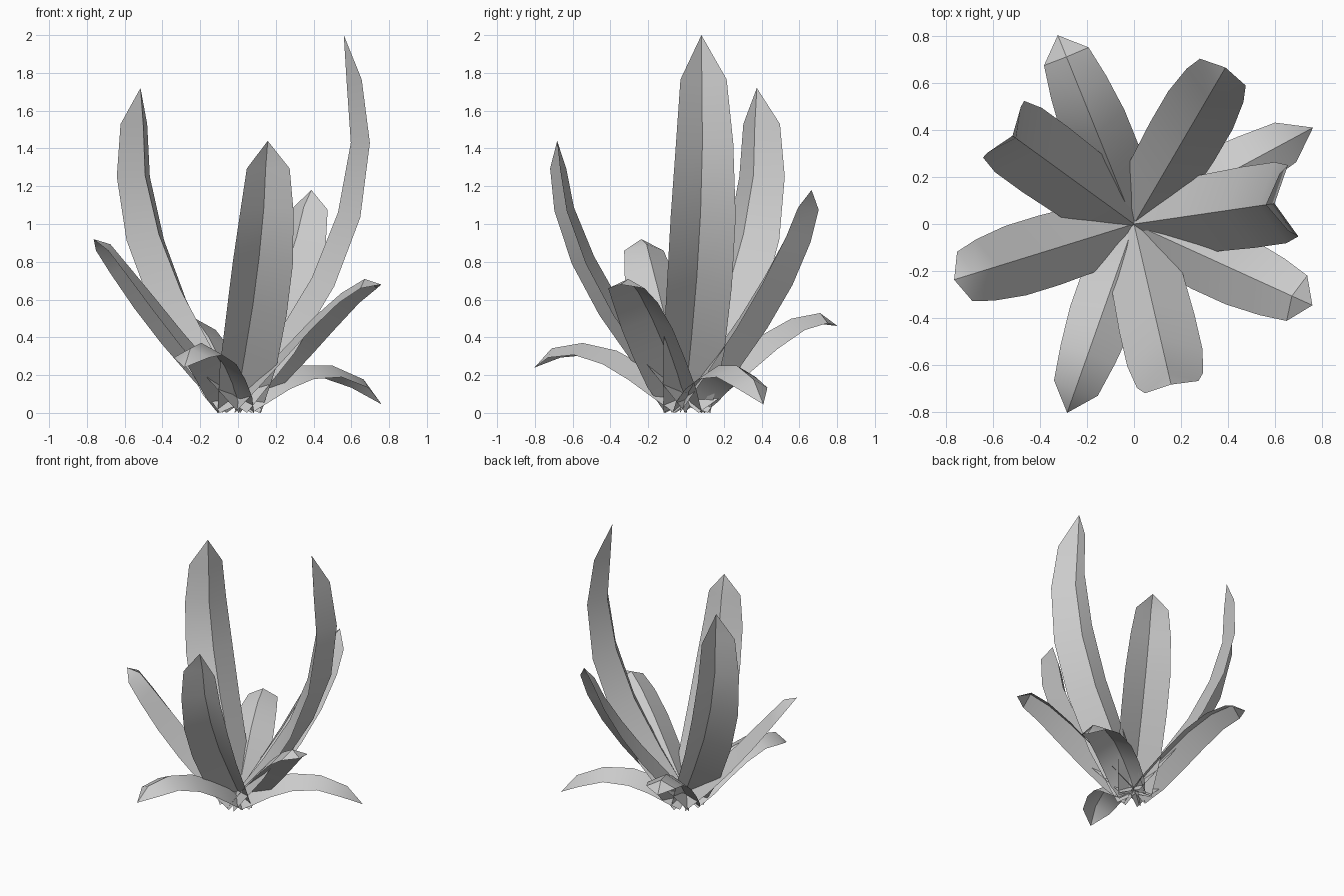
import bpy, bmesh, math
from mathutils import Vector

if "Cube" in bpy.data.objects:
    bpy.data.objects.remove(bpy.data.objects["Cube"])

STATIONS = [0, 0.15, 0.32, 0.5, 0.7, 0.875, 1]       # along the leaf
WIDTHS = [0.72, 0.94, 1.0, 1.0, 0.88, 0.71, 0]       # share of half width
FOLDS = [0.7, 0.66, 0.6, 0.56, 0.52, 0.52, 0]        # midrib height / half width
TIPS = [(0.566, 2.0), (0.638, 1.72), (0.70, 1.44), (0.77, 1.18), (0.80, 0.92),
        (0.833, 0.68), (0.865, 0.46), (0.851, 0.24), (0.864, 0.045)]
BENDS = [1.07, 0.97, 0.87, 0.78, 0.69, 0.61, 0.53, 0.47, 0.42]
SAGS = [0.0, 0.0, 0.02, 0.03, 0.08, 0.12, 0.16, 0.14, 0.16]     # lower start of the curve
TURNS = [0.3, -1.5, 0, -0.8, -0.8, 0, -1, 0, 0.3]    # small departures from the spiral
BASE = Vector((0.03, 0.0))


def leaf(index, tip, bend, sag, turn):
    angle = math.radians(8 + 137.5 * index + turn)   # golden-angle spiral
    out = Vector((math.cos(angle), math.sin(angle), 0))
    side = Vector((-math.sin(angle), math.cos(angle), 0))
    up = Vector((0, 0, 1))
    half = 0.174 - 0.005 * index
    tip, ctrl = Vector(tip), Vector((0.96 - 0.08 * index, bend))
    c1 = BASE.lerp(ctrl, 2 / 3) - Vector((0, sag))
    c2 = tip.lerp(ctrl, 2 / 3) + Vector((0, sag * 0.3))

    bm = bmesh.new()
    rows = []
    for t, w, fold in zip(STATIONS, WIDTHS, FOLDS):
        s = 1 - t
        p = BASE * s ** 3 + c1 * (3 * s * s * t) + c2 * (3 * s * t * t) + tip * t ** 3
        d = ((c1 - BASE) * s * s + (c2 - c1) * (2 * s * t) + (tip - c2) * t * t).normalized()
        c = out * p.x + up * p.y
        if w == 0:
            rows.append([bm.verts.new(c)])
            continue
        ridge = (out * -d.y + up * d.x) * (half * w * fold)
        rows.append([bm.verts.new(c - side * half * w), bm.verts.new(c + ridge),
                     bm.verts.new(c + side * half * w)])
    for a, b in zip(rows, rows[1:]):
        for k in (0, 1):
            if len(b) == 1:
                bm.faces.new((a[k], a[k + 1], b[0]))
            else:
                bm.faces.new((a[k], a[k + 1], b[k + 1], b[k]))
    bm.normal_update()
    if sum(f.normal.dot(up) for f in bm.faces) < 0:
        bmesh.ops.reverse_faces(bm, faces=bm.faces[:])
    mesh = bpy.data.meshes.new("leaf")
    bm.to_mesh(mesh)
    bm.free()
    ob = bpy.data.objects.new(f"leaf_{index + 1}", mesh)
    bpy.context.collection.objects.link(ob)
    return ob


# Rosette: tall inner leaves first, drooping outer leaves last
leaves = [leaf(i, *spec) for i, spec in enumerate(zip(TIPS, BENDS, SAGS, TURNS))]

# Smooth halves, crisp midrib
for ob in leaves:
    ob.select_set(True)
bpy.context.view_layer.objects.active = leaves[0]
bpy.ops.object.shade_smooth_by_angle(angle=math.radians(35))
